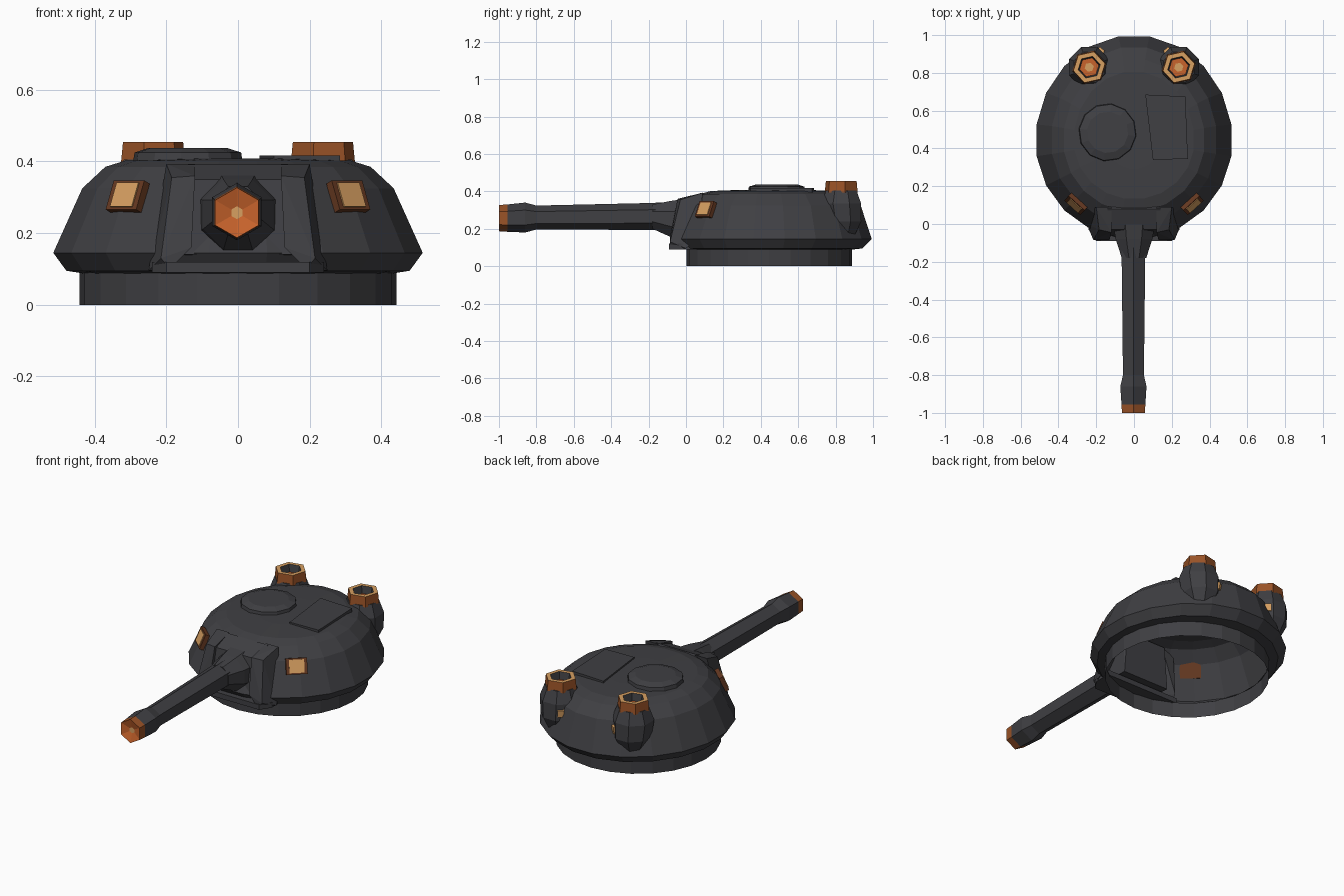
import bpy, bmesh, math
from mathutils import Vector

if "Cube" in bpy.data.objects:
    bpy.data.objects.remove(bpy.data.objects["Cube"])


def material(name, rgb):
    m = bpy.data.materials.new(name)
    m.diffuse_color = (*rgb, 1)
    m.use_nodes = True
    m.node_tree.nodes["Principled BSDF"].inputs["Base Color"].default_value = m.diffuse_color
    return m


MATS = [material("dark steel", (0.05, 0.05, 0.056)),
        material("rust orange", (0.32, 0.085, 0.02)),
        material("bright orange", (0.58, 0.125, 0.025)),
        material("tan glow", (0.68, 0.35, 0.12)),
        material("dark brown", (0.13, 0.04, 0.015))]
STEEL, RUST, ORANGE, TAN, BROWN = range(5)


def finish(name, bm):
    bmesh.ops.recalc_face_normals(bm, faces=bm.faces)
    me = bpy.data.meshes.new(name)
    bm.to_mesh(me)
    bm.free()
    for m in MATS:
        me.materials.append(m)
    ob = bpy.data.objects.new(name, me)
    bpy.context.collection.objects.link(ob)
    return ob


def ring(c, rx, n, rot=0.0, ry=None, axis='z'):
    """Points of a flat polygon around the z or y axis; ry = (front, back) radii."""
    pts = []
    for i in range(n):
        a = rot + 2 * math.pi * i / n
        s, k = math.sin(a), math.cos(a)
        r2 = rx if ry is None else (ry[1] if k > 0 else ry[0])
        pts.append(Vector(c) + (Vector((rx * s, r2 * k, 0)) if axis == 'z'
                                else Vector((rx * s, 0, r2 * k))))
    return pts


def loft(name, rings, mats=None, cap0=None, cap1=None):
    """Skin a list of rings; mats gives the colour of each band, cap0/cap1 of the end faces."""
    bm = bmesh.new()
    vs = [[bm.verts.new(p) for p in r] for r in rings]
    n = len(rings[0])
    for j in range(len(vs) - 1):
        for i in range(n):
            k = (i + 1) % n
            f = bm.faces.new((vs[j][i], vs[j][k], vs[j + 1][k], vs[j + 1][i]))
            f.material_index = mats[j] if mats else STEEL
    for cap, r in ((cap0, vs[0]), (cap1, vs[-1])):
        if cap is not None:
            bm.faces.new(r).material_index = cap
    return finish(name, bm)


def hull(name, pts, mat=STEEL):
    bm = bmesh.new()
    for p in pts:
        bm.verts.new(p)
    bmesh.ops.convex_hull(bm, input=bm.verts)
    for f in bm.faces:
        f.material_index = mat
    return finish(name, bm)


def plate(name, pos, normal, w, h, t, mat):
    """Thin box lying on a surface point, centred on its depth."""
    n = Vector(normal).normalized()
    u = Vector((0, 0, 1)).cross(n).normalized()
    v = n.cross(u)
    p = Vector(pos)
    return hull(name, [p + u * (a * w / 2) + v * (b * h / 2) + n * (c * t / 2)
                       for a in (-1, 1) for b in (-1, 1) for c in (-1, 1)], mat)


CY = 0.44
H = math.pi / 20

# Turret ring, open underneath
loft("turret_ring", [ring((0, 0.445, z), 0.443, 24) for z in (0, 0.09)])

# Domed turret shell, open at the ring
shell = [(0.088, 0.44, 0.44, 0.445), (0.095, 0.485, 0.485, 0.51), (0.145, 0.522, 0.52, 0.56),
         (0.325, 0.44, 0.44, 0.50), (0.385, 0.375, 0.375, 0.435), (0.402, 0.32, 0.31, 0.37),
         (0.408, 0.15, 0.15, 0.2)]
loft("turret_shell", [ring((0, CY, z), rx, 20, H, (rf, rb)) for z, rx, rf, rb in shell],
     cap1=STEEL)

# Sloped gun mount between two armour cheeks
hull("gun_mount", [(s * x, y, z) for s in (-1, 1) for x, y, z in
                   [(0.14, 0.08, 0.392), (0.13, -0.03, 0.35), (0.15, -0.06, 0.14),
                    (0.15, 0.1, 0.13), (0.13, 0.1, 0.38)]])
for s in (-1, 1):
    hull("armour_cheek", [(s * x, y, z) for x, y, z in
                          [(0.12, 0.09, 0.393), (0.20, 0.09, 0.393), (0.12, -0.045, 0.36),
                           (0.185, -0.03, 0.355), (0.13, -0.085, 0.16), (0.215, -0.085, 0.13),
                           (0.25, 0.0, 0.095), (0.19, -0.085, 0.1), (0.24, 0.06, 0.15)]])
hull("front_lip", [(s * x, y, z) for s in (-1, 1) for x, y in
                   [(0.2, -0.09), (0.24, -0.03), (0.24, 0.07)] for z in (0.09, 0.12)])

# Flared barrel socket and long barrel with a glowing muzzle
loft("barrel_socket", [ring((0, y, z), r, 8, math.pi / 8, axis='y') for y, z, r in
                       [(0.0, 0.25, 0.12), (-0.08, 0.252, 0.105), (-0.18, 0.265, 0.07)]],
     cap1=STEEL)
barrel = [(-0.05, 0.268, 0.078), (-0.18, 0.266, 0.072), (-0.80, 0.26, 0.064), (-0.86, 0.26, 0.08),
          (-0.955, 0.257, 0.073), (-1.0, 0.257, 0.07), (-0.985, 0.257, 0.018)]
loft("gun_barrel", [ring((-0.003, y, z), r, 6, axis='y') for y, z, r in barrel],
     [STEEL, STEEL, STEEL, STEEL, RUST, ORANGE], cap1=TAN)

# Framed front lamps and rear exhaust stacks
for s in (-1, 1):
    n = Vector((s * 0.67, -0.74, 0.42)).normalized()
    p = Vector((s * 0.308, 0.106, 0.302))
    plate("lamp_frame", p, n, 0.115, 0.088, 0.024, BROWN)
    plate("lamp_glass", p + n * 0.012, n, 0.082, 0.072, 0.008, TAN)

    x, y = s * 0.237, 0.83
    loft("exhaust_pod", [ring((x, y + dy, z), r, 8, math.pi / 8) for z, r, dy in
                         [(0.15, 0.06, 0.01), (0.24, 0.105, 0.01), (0.335, 0.115, 0),
                          (0.405, 0.088, 0)]], cap0=STEEL, cap1=STEEL)
    loft("exhaust_rim", [ring((x, y, z), r, 6, 0.3) for z, r in
                         [(0.395, 0.092), (0.455, 0.086), (0.455, 0.06), (0.412, 0.052),
                          (0.412, 0.025)]], [RUST, TAN, STEEL, ORANGE], cap1=TAN)
    plate("exhaust_spark", (x - s * 0.062, y + 0.088, 0.285), (-s * 0.6, 0.78, -0.1),
          0.035, 0.04, 0.02, TAN)

# Roof hatches
loft("round_hatch", [ring((-0.14, 0.485, z), r, 12, 0.13) for z, r in
                     [(0.395, 0.155), (0.425, 0.15), (0.438, 0.11)]], cap1=STEEL)
hull("square_hatch", [(x, y, z) for x, y in [(0.1, 0.34), (0.285, 0.345), (0.272, 0.675),
                                            (0.06, 0.685)] for z in (0.39, 0.417)])
